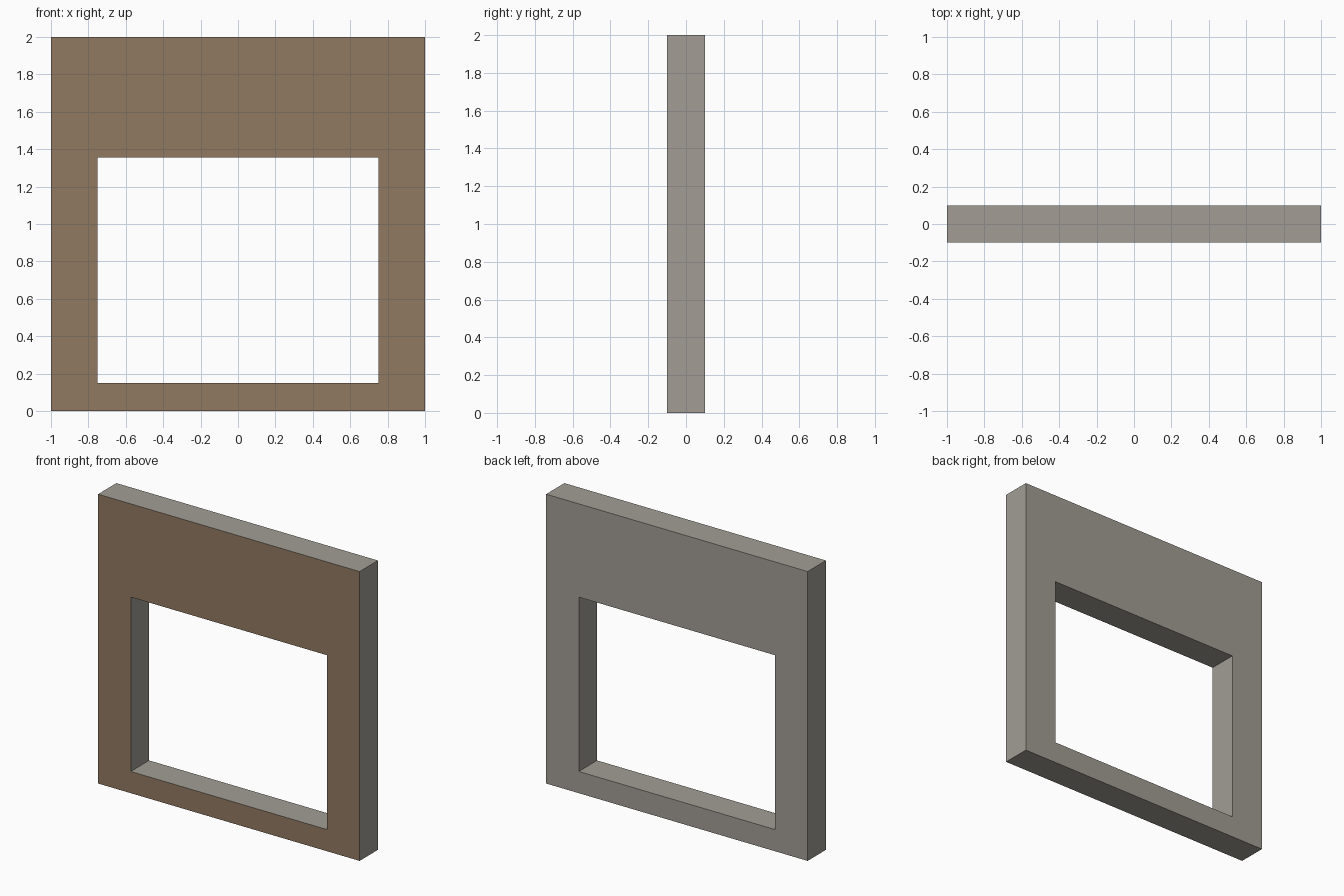
import bpy, bmesh

if "Cube" in bpy.data.objects:
    bpy.data.objects.remove(bpy.data.objects["Cube"])


def rect(bm, x, z0, z1, y):
    return [bm.verts.new((px, y, pz)) for px, pz in ((-x, z0), (x, z0), (x, z1), (-x, z1))]


# Wall panel: a rectangular frame profile, extruded through its thickness
T = 0.1
bm = bmesh.new()
outer = rect(bm, 1.0, 0.0, 2.0, -T)
inner = rect(bm, 0.75, 0.15, 1.355, -T)
front = []
for i in range(4):
    j = (i + 1) % 4
    front.append(bm.faces.new((outer[i], outer[j], inner[j], inner[i])))
ext = bmesh.ops.extrude_face_region(bm, geom=front, use_keep_orig=True)
back = [v for v in ext["geom"] if isinstance(v, bmesh.types.BMVert)]
bmesh.ops.translate(bm, verts=back, vec=(0, 2 * T, 0))
bmesh.ops.recalc_face_normals(bm, faces=bm.faces)

# Brown on the front faces only
for f in bm.faces:
    f.material_index = 1 if all(v.co.y < 0 for v in f.verts) else 0

mesh = bpy.data.meshes.new("window_wall")
bm.to_mesh(mesh)
bm.free()
for name, color in (("plain_grey", (0.36, 0.34, 0.30, 1)), ("front_brown", (0.28, 0.19, 0.12, 1))):
    mat = bpy.data.materials.new(name)
    mat.diffuse_color = color
    mat.use_nodes = True
    mat.node_tree.nodes["Principled BSDF"].inputs["Base Color"].default_value = mat.diffuse_color
    mesh.materials.append(mat)
wall = bpy.data.objects.new("window_wall", mesh)
bpy.context.collection.objects.link(wall)
